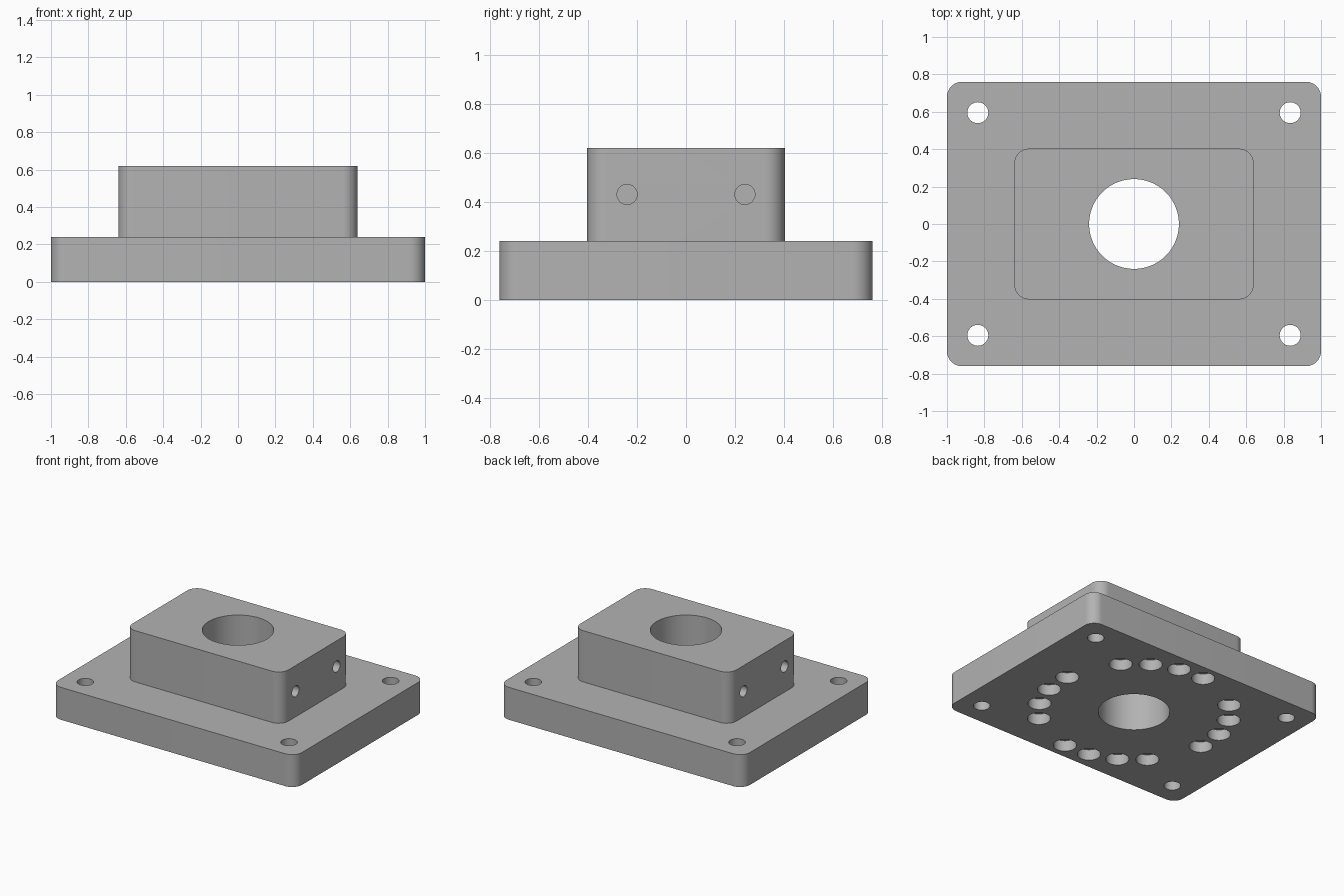
import bpy
import bmesh
from math import cos, sin, radians, pi
from mathutils import Matrix

if "Cube" in bpy.data.objects:
    bpy.data.objects.remove(bpy.data.objects["Cube"], do_unlink=True)

# Single machined-metal colour
metal = bpy.data.materials.new("grey metal")
metal.use_nodes = True
GREY = (0.45, 0.45, 0.45, 1.0)
metal.diffuse_color = GREY
metal.node_tree.nodes["Principled BSDF"].inputs["Base Color"].default_value = GREY


def new_object(name, bm):
    mesh = bpy.data.meshes.new(name)
    bmesh.ops.recalc_face_normals(bm, faces=bm.faces)
    bm.to_mesh(mesh)
    bm.free()
    mesh.materials.append(metal)
    obj = bpy.data.objects.new(name, mesh)
    bpy.context.collection.objects.link(obj)
    return obj


def rounded_slab(name, half_x, half_y, z0, z1, radius=0.08, steps=12):
    """Vertical prism with rounded corners."""
    bm = bmesh.new()
    verts = []
    for q, (sx, sy) in enumerate(((1, 1), (-1, 1), (-1, -1), (1, -1))):
        for i in range(steps + 1):
            a = pi / 2 * (q + i / steps)
            verts.append(bm.verts.new((sx * (half_x - radius) + radius * cos(a),
                                       sy * (half_y - radius) + radius * sin(a), z0)))
    base = bm.faces.new(verts)
    top = bmesh.ops.extrude_face_region(bm, geom=[base])["geom"]
    bmesh.ops.translate(bm, vec=(0, 0, z1 - z0),
                        verts=[v for v in top if isinstance(v, bmesh.types.BMVert)])
    return new_object(name, bm)


def drill(bm, centre, radius, length, axis="Z", sides=40):
    """Add one cylinder to a set of drills."""
    matrix = Matrix.Translation(centre)
    if axis == "X":
        matrix = matrix @ Matrix.Rotation(pi / 2, 4, "Y")
    bmesh.ops.create_cone(bm, cap_ends=True, segments=sides, radius1=radius,
                          radius2=radius, depth=length, matrix=matrix)


def boolean(target, other, operation):
    mod = target.modifiers.new(operation.lower(), "BOOLEAN")
    mod.operation = operation
    mod.solver = "EXACT"
    mod.object = other
    bpy.ops.object.select_all(action="DESELECT")
    target.select_set(True)
    bpy.context.view_layer.objects.active = target
    bpy.ops.object.modifier_apply(modifier=mod.name)
    bpy.data.objects.remove(other, do_unlink=True)


# Base plate with the raised block fused on top
body = rounded_slab("mounting_block", 1.0, 0.76, 0.0, 0.24)
block = rounded_slab("raised_block", 0.64, 0.403, 0.12, 0.62)
boolean(body, block, "UNION")

drills = bmesh.new()
# Central bore
drill(drills, (0, 0, 0.3), 0.24, 1.0, sides=96)
for sx in (-1, 1):
    for sy in (-1, 1):
        # Corner mounting holes
        drill(drills, (sx * 0.835, sy * 0.595, 0.1), 0.056, 0.6)
        # Blind holes in the block ends
        drill(drills, (sx * 0.64, sy * 0.24, 0.43), 0.041, 0.4, "X")
# Ring of blind holes underneath, four groups of four
for group in range(4):
    for i in range(4):
        a = radians(42 + 90 * group + 18 * i)
        drill(drills, (0.645 * cos(a), 0.645 * sin(a), 0), 0.078, 0.16)
boolean(body, new_object("drills", drills), "DIFFERENCE")

# Smooth curved walls, sharp rims
bpy.ops.object.shade_smooth_by_angle(angle=radians(30))
